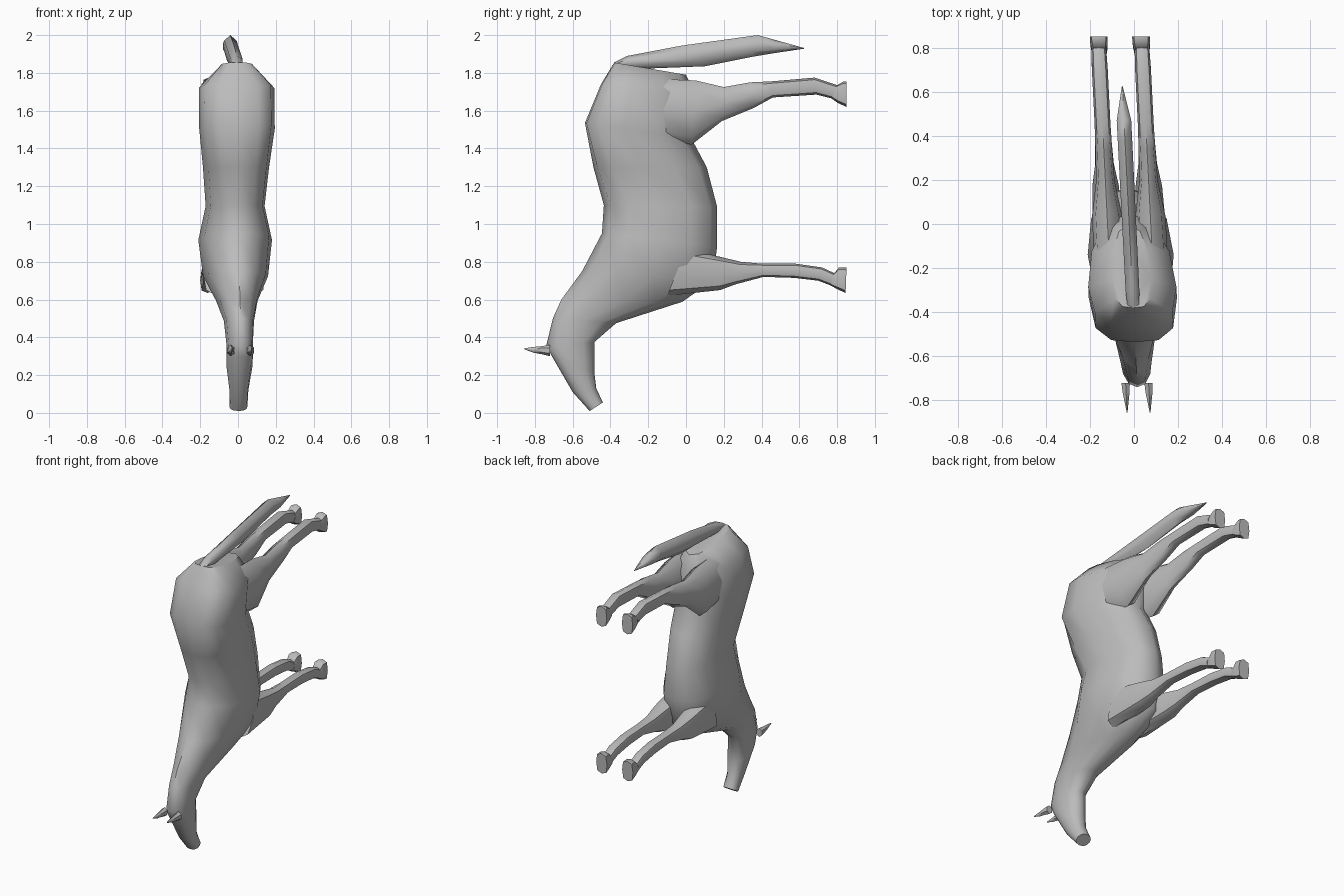
import bpy
import bmesh
import math

cube = bpy.data.objects.get("Cube")
if cube:
    bpy.data.objects.remove(cube, do_unlink=True)

grey = bpy.data.materials.new("plain grey")
grey.use_nodes = True
colour = (0.5, 0.5, 0.5, 1)
grey.diffuse_color = colour
grey.node_tree.nodes["Principled BSDF"].inputs["Base Color"].default_value = colour


def place(x, y, z):
    """The whole animal is turned very slightly about the vertical axis."""
    return (x - 0.05 * y - 0.022, y, z)


def signed_power(value, power):
    return math.copysign(abs(value) ** power, value)


def loft(name, rows, sides, centre=0.0, fullness=1.0, sharp=50):
    """Skin oval sections; each row is y, z of one edge, y, z of the opposite
    edge, half width, and how far the widest point leans to the first edge."""
    bm = bmesh.new()
    rings = []
    for y0, z0, y1, z1, width, lean in rows:
        ring = []
        for i in range(sides):
            a = math.tau * i / sides
            u = ((1 - signed_power(math.cos(a), fullness)) / 2) ** lean
            x = centre + width * signed_power(math.sin(a), fullness)
            ring.append(bm.verts.new(place(x, y0 + (y1 - y0) * u, z0 + (z1 - z0) * u)))
        rings.append(ring)
    for a, b in zip(rings, rings[1:]):
        for i in range(sides):
            j = (i + 1) % sides
            bm.faces.new((a[i], a[j], b[j], b[i]))
    bm.faces.new(rings[0])
    bm.faces.new(rings[-1])
    bmesh.ops.recalc_face_normals(bm, faces=bm.faces)
    mesh = bpy.data.meshes.new(name)
    bm.to_mesh(mesh)
    bm.free()
    mesh.materials.append(grey)
    obj = bpy.data.objects.new(name, mesh)
    bpy.context.collection.objects.link(obj)
    bpy.ops.object.select_all(action="DESELECT")
    obj.select_set(True)
    bpy.context.view_layer.objects.active = obj
    bpy.ops.object.shade_smooth_by_angle(angle=math.radians(sharp))
    return obj


# Rump, barrel, chest, neck and head in one skin
body = [
    (-.38, 1.855, 0, 1.79, .09, 1.5),
    (-.45, 1.74, .05, 1.68, .2, 1.6),
    (-.535, 1.535, .03, 1.45, .2, 1.5),
    (-.49, 1.3, .11, 1.3, .175, 1.2),
    (-.435, 1.1, .165, 1.09, .156, 1),
    (-.445, .95, .165, .88, .195, 1),
    (-.55, .75, .14, .7, .172, .9),
    (-.66, .6, -.02, .588, .11, .9),
    (-.705, .5, -.37, .475, .08, 1),
    (-.74, .355, -.485, .375, .07, 1),
    (-.71, .3, -.485, .21, .07, 1),
    (-.6, .11, -.475, .13, .05, 1),
    (-.51, .01, -.44, .055, .048, 1),
]
loft("body", body, 12, fullness=0.9)

# Legs, from the hidden root to the hoof
hind_leg = [
    (-.2, 1.77, -.12, 1.45, .07, 1),
    (.05, 1.76, .03, 1.42, .068, 1),
    (.2, 1.725, .19, 1.545, .042, 1),
    (.34, 1.75, .36, 1.615, .038, 1),
    (.45, 1.755, .46, 1.67, .036, 1),
    (.68, 1.775, .69, 1.685, .036, 1),
    (.8, 1.735, .77, 1.665, .034, 1),
]
front_leg = [
    (0, .87, -.1, .62, .07, 1),
    (.165, .83, .18, .65, .06, 1),
    (.29, .8, .26, .68, .042, 1),
    (.4, .79, .41, .72, .036, 1),
    (.58, .79, .57, .715, .036, 1),
    (.72, .77, .7, .7, .036, 1),
    (.785, .74, .765, .675, .034, 1),
]
hind_hoof = [
    (.8, 1.735, .77, 1.665, .034, 1),
    (.835, 1.755, .805, 1.64, .039, 1),
    (.85, 1.755, .85, 1.62, .04, 1),
]
front_hoof = [
    (.785, .74, .765, .675, .034, 1),
    (.81, .77, .8, .655, .039, 1),
    (.85, .77, .845, .635, .04, 1),
]
ear = [
    (-.72, .36, -.72, .3, .022, 1),
    (-.765, .353, -.765, .311, .018, 1),
    (-.81, .349, -.805, .318, .01, 1),
    (-.855, .342, -.855, .336, .002, 1),
]
for side, s in (("left", 1), ("right", -1)):
    loft(side + "_hind_leg", hind_leg, 8, s * 0.098, 0.8)
    loft(side + "_front_leg", front_leg, 8, s * 0.098, 0.8)
    loft(side + "_hind_hoof", hind_hoof, 8, s * 0.096, 0.6)
    loft(side + "_front_hoof", front_hoof, 8, s * 0.096, 0.6)
    loft(side + "_ear", ear, 6, s * 0.052)

# Tail, ending in a point
tail = [
    (-.38, 1.855, -.36, 1.83, .03, 1),
    (-.31, 1.89, -.28, 1.82, .036, 1),
    (-.02, 1.945, .1, 1.835, .037, 1),
    (.38, 2, .35, 1.885, .038, 1),
    (.47, 1.975, .47, 1.905, .038, 1),
    (.625, 1.932, .625, 1.928, .002, 1),
]
loft("tail", tail, 6, sharp=65)
